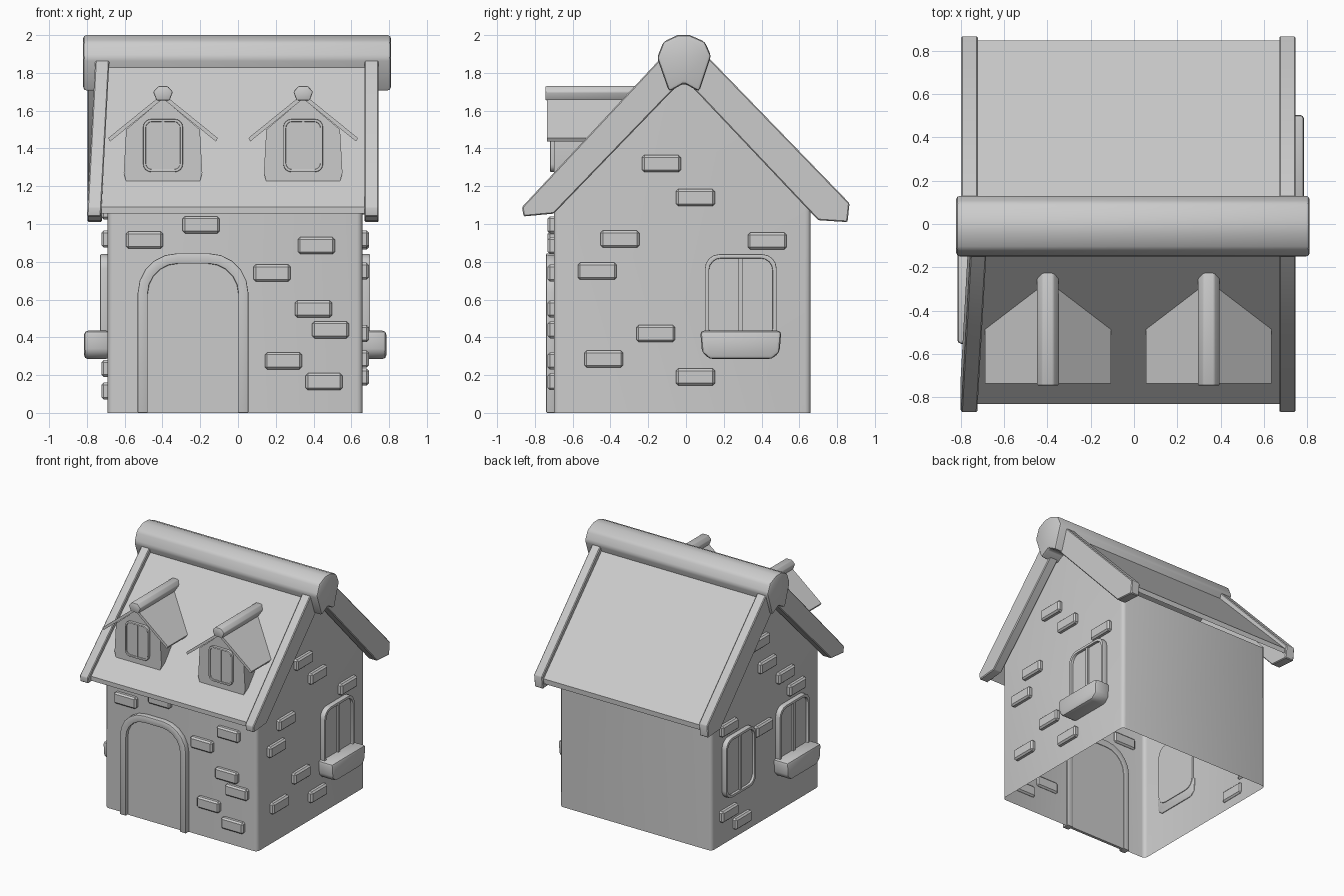
import bpy, bmesh
from math import radians, sin, cos, pi

if "Cube" in bpy.data.objects:
    bpy.data.objects.remove(bpy.data.objects["Cube"])


def finish(name, bm, bevel=0.0, seg=2):
    bmesh.ops.recalc_face_normals(bm, faces=bm.faces)
    if bevel:
        edges = [e for e in bm.edges if e.calc_face_angle(0) > radians(35)]
        bmesh.ops.bevel(bm, geom=edges, offset=bevel, segments=seg, profile=0.5,
                        affect='EDGES', clamp_overlap=True)
    me = bpy.data.meshes.new(name)
    bm.to_mesh(me)
    bm.free()
    ob = bpy.data.objects.new(name, me)
    bpy.context.collection.objects.link(ob)
    bpy.ops.object.select_all(action='DESELECT')
    ob.select_set(True)
    bpy.context.view_layer.objects.active = ob
    bpy.ops.object.shade_smooth_by_angle(angle=radians(32))
    return ob


def loop(bm, pts, axis, d):
    """Place 2D points at depth d along axis; d may depend on the point."""
    out = []
    for u, v in pts:
        k = d(u, v) if callable(d) else d
        out.append(bm.verts.new((k, u, v) if axis == 'x' else (u, k, v)))
    return out


def prism(name, pts, axis, a, b, bevel=0.0, seg=2):
    bm = bmesh.new()
    A, B = loop(bm, pts, axis, a), loop(bm, pts, axis, b)
    bm.faces.new(A)
    bm.faces.new(B[::-1])
    n = len(pts)
    for i in range(n):
        j = (i + 1) % n
        bm.faces.new((A[i], B[i], B[j], A[j]))
    return finish(name, bm, bevel, seg)


def ring(name, outer, inner, axis, a, b, closed=True, bevel=0.0):
    """Band between two outlines, given depth."""
    bm = bmesh.new()
    L = [loop(bm, p, axis, d) for p, d in ((outer, a), (outer, b), (inner, b), (inner, a))]
    n = len(outer)
    for i in range(n if closed else n - 1):
        j = (i + 1) % n
        for k in range(4):
            m = (k + 1) % 4
            bm.faces.new((L[k][i], L[k][j], L[m][j], L[m][i]))
    if not closed:
        for i in (0, n - 1):
            bm.faces.new([l[i] for l in L])
    return finish(name, bm, bevel)


def arc(cx, cz, r, a0, a1, n=5):
    return [(cx + r * cos(radians(a0 + (a1 - a0) * i / n)),
             cz + r * sin(radians(a0 + (a1 - a0) * i / n))) for i in range(n + 1)]


def rrect(cx, cz, w, h, r):
    w, h = w / 2 - r, h / 2 - r
    return (arc(cx + w, cz + h, r, 0, 90, 4) + arc(cx - w, cz + h, r, 90, 180, 4)
            + arc(cx - w, cz - h, r, 180, 270, 4) + arc(cx + w, cz - h, r, 270, 360, 4))


def rect(cx, cz, w, h):
    return [(cx - w / 2, cz - h / 2), (cx + w / 2, cz - h / 2),
            (cx + w / 2, cz + h / 2), (cx - w / 2, cz + h / 2)]


def window(name, cx, cz, w, h, axis, wall, s, depth=0.04, rim=0.022):
    """Framed window with two panes on a wall; s is the outward direction."""
    back = wall - s * 0.015
    ring(name + "_frame", rrect(cx, cz, w, h, w * 0.2),
         rrect(cx, cz, w - 2 * rim, h - 2 * rim, w * 0.2 - rim * 0.6),
         axis, back, wall + s * depth, bevel=0.005)
    prism(name + "_panes", rrect(cx, cz, w - rim, h - rim, w * 0.18), axis,
          back, wall + s * depth * 0.5)
    prism(name + "_mullion", rect(cx, cz, rim, h - rim), axis, back, wall + s * depth * 0.85)


XL, XR, YF, YB = -0.69, 0.66, -0.70, 0.66

# Hollow walls with gables, open below
bm = bmesh.new()
gab = [(YF, 0), (YB, 0), (YB, 1.16), (-0.01, 1.89), (YF, 1.15)]
L, R = loop(bm, gab, 'x', XL), loop(bm, gab, 'x', XR)
bm.faces.new(L[::-1])
bm.faces.new(R)
bm.faces.new((L[0], R[0], R[4], L[4]))
bm.faces.new((R[1], L[1], L[2], R[2]))
corner = [e for e in bm.edges if len(e.link_faces) == 2]
bmesh.ops.bevel(bm, geom=corner, offset=0.03, segments=3, profile=0.5, affect='EDGES')
finish("walls", bm)

# Roof slopes
prism("roof_panels", [(-0.83, 1.09), (-0.01, 1.96), (0.847, 1.09), (0.845, 1.05),
                      (-0.01, 1.91), (-0.83, 1.055)], 'x', -0.73, 0.69)

# Barge boards; the front left one leans outwards towards the eave
front = [(-0.01, 1.98), (-0.15, 1.86), (-0.868, 1.09), (-0.86, 1.04), (-0.70, 1.055), (-0.01, 1.77)]
back = [(-0.01, 1.98), (0.13, 1.87), (0.866, 1.11), (0.855, 1.01), (0.70, 1.02), (-0.01, 1.77)]
lean = lambda x: (lambda y, z: x - 0.045 * (1.88 - z) / 0.84)
prism("barge_front_right", front, 'x', 0.67, 0.745, 0.006, 1)
prism("barge_back_right", back, 'x', 0.67, 0.745, 0.006, 1)
prism("barge_front_left", front, 'x', lean(-0.755), lean(-0.68), 0.006, 1)
prism("barge_back_left", back, 'x', -0.797, -0.72, 0.006, 1)

# Ridge cap
prism("ridge_cap", [(-0.045, 2.0), (0.02, 2.0), (0.10, 1.965), (0.133, 1.89), (0.07, 1.70),
                    (-0.01, 1.745), (-0.09, 1.70), (-0.153, 1.88), (-0.12, 1.965)],
      'x', -0.82, 0.81, 0.018)

# Door and arched frame
def arch(cx, hw, top, r):
    return ([(cx + hw, 0)] + arc(cx + hw - r, top - r, r, 0, 90)
            + arc(cx - hw + r, top - r, r, 90, 180) + [(cx - hw, 0)])

ring("door_frame", arch(-0.238, 0.293, 0.845, 0.21), arch(-0.238, 0.24, 0.79, 0.16),
     'y', -0.74, -0.685, closed=False, bevel=0.006)
prism("door", arch(-0.238, 0.245, 0.795, 0.16), 'y', -0.712, -0.69)

# Windows and sill boxes
for name, y, wall, s, sill in (("window_right", 0.29, XR, 1, True),
                               ("window_left_front", -0.34, XL, -1, True),
                               ("window_left_back", 0.34, XL, -1, False)):
    window(name, y, 0.6, 0.38, 0.48, 'x', wall, s)
    if sill:
        prism(name + "_sill", [(y - 0.215, 0.435), (y - 0.205, 0.32), (y - 0.165, 0.285),
                               (y + 0.165, 0.285), (y + 0.205, 0.32), (y + 0.215, 0.435)],
              'x', wall - s * 0.01, wall + s * 0.125, 0.02)

# Raised bricks
bricks = {
    "front": ('y', YF, -1, 0.195, [(-0.495, 0.915), (-0.195, 0.995), (0.415, 0.885), (0.18, 0.74),
                                   (0.40, 0.55), (0.49, 0.44), (0.24, 0.275), (0.455, 0.165)]),
    "right": ('x', XR, 1, 0.205, [(-0.13, 1.32), (0.05, 1.14), (-0.35, 0.92), (-0.47, 0.75),
                                  (-0.16, 0.42), (-0.435, 0.285), (0.05, 0.19), (0.43, 0.91)]),
    "left": ('x', XL, -1, 0.205, [(0.46, 0.92), (0.46, 0.235), (0.29, 0.115), (-0.03, 1.24),
                                  (-0.26, 1.07), (0.06, 1.45), (-0.40, 0.92), (0.02, 0.75)]),
}
for side, (axis, wall, s, w, places) in bricks.items():
    for i, (u, z) in enumerate(places):
        prism(f"brick_{side}_{i + 1}", rect(u, z, w, 0.09), axis,
              wall - s * 0.015, wall + s * 0.033, 0.012, 1)

# Dormers, trimmed at the back to the main roof slope
trim = lambda x, z: -0.83 + (z - 1.09) / 1.06 + 0.025
for side, c in (("left", -0.397), ("right", 0.345)):
    at = lambda pts: [(c + x, z) for x, z in pts]
    prism(f"dormer_{side}_body", at([(-0.195, 1.50), (-0.208, 1.27), (-0.195, 1.225), (-0.15, 1.215),
                                     (0.15, 1.215), (0.195, 1.225), (0.208, 1.27), (0.195, 1.50),
                                     (0, 1.665)]), 'y', -0.70, trim)
    prism(f"dormer_{side}_roof", at([(-0.29, 1.455), (0, 1.69), (0.29, 1.455), (0.28, 1.437),
                                     (0, 1.663), (-0.28, 1.437)]), 'y', -0.735, trim)
    prism(f"dormer_{side}_ridge", at([(-0.025, 1.73), (0.025, 1.73), (0.052, 1.70), (0.035, 1.655),
                                      (-0.035, 1.655), (-0.052, 1.70)]), 'y', -0.745, trim, 0.007)
    window(f"dormer_{side}_window", c, 1.415, 0.21, 0.28, 'y', -0.70, -1, 0.02, 0.014)
